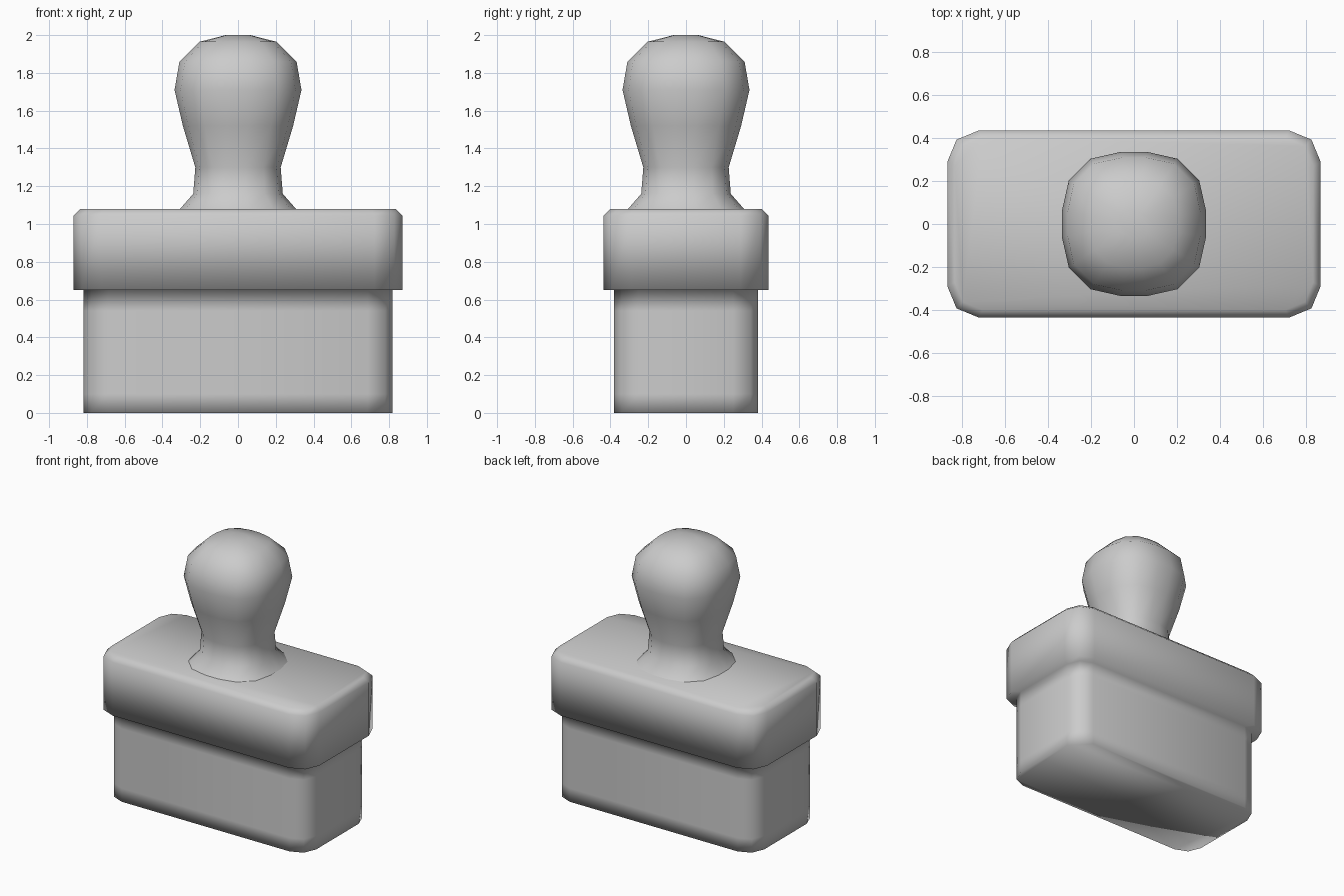
import bpy
import bmesh
from math import cos, sin, pi

if "Cube" in bpy.data.objects:
    bpy.data.objects.remove(bpy.data.objects["Cube"])


def loft(name, rings, cap_start, cap_end):
    """Skin a stack of equal-length closed rings and shade the result smooth."""
    bm = bmesh.new()
    loops = [[bm.verts.new(p) for p in ring] for ring in rings]
    n = len(loops[0])
    for a, b in zip(loops, loops[1:]):
        for i in range(n):
            j = (i + 1) % n
            bm.faces.new((a[i], a[j], b[j], b[i]))
    if cap_start:
        bm.faces.new(loops[0][::-1])
    if cap_end:
        bm.faces.new(loops[-1])
    bmesh.ops.recalc_face_normals(bm, faces=bm.faces)
    for f in bm.faces:
        f.smooth = True
    mesh = bpy.data.meshes.new(name)
    bm.to_mesh(mesh)
    bm.free()
    obj = bpy.data.objects.new(name, mesh)
    bpy.context.collection.objects.link(obj)
    return obj


def rounded_rect(hx, hy, z, r):
    """Rectangle with three-point rounded corners."""
    pts = []
    for k, (sx, sy) in enumerate(((1, 1), (-1, 1), (-1, -1), (1, -1))):
        for s in range(3):
            a = k * pi / 2 + s * pi / 4
            pts.append((sx * (hx - r) + r * cos(a), sy * (hy - r) + r * sin(a), z))
    return pts


def soft_circle(w, z):
    """Sixteen-sided, slightly squarish ring of half width w."""
    pts = []
    quarter = ((1, 0.18), (0.905, 0.6), (0.6, 0.905), (0.18, 1))
    for k in range(4):
        c, s = round(cos(k * pi / 2)), round(sin(k * pi / 2))
        pts += [(w * (x * c - y * s), w * (x * s + y * c), z) for x, y in quarter]
    return pts


# Body: narrow lower block, ledge, wider upper block with chamfered top
body_profile = [
    (0.817, 0.38, 0.0, 0.13),
    (0.817, 0.38, 0.10, 0.13),
    (0.817, 0.38, 0.54, 0.13),
    (0.817, 0.38, 0.65, 0.13),
    (0.87, 0.436, 0.65, 0.147),
    (0.87, 0.436, 1.045, 0.147),
    (0.835, 0.401, 1.08, 0.13),
]
loft("stamp_body", [rounded_rect(*p) for p in body_profile], True, True)

# Handle: flared foot, narrow neck and rounded knob
handle_profile = [
    (0.307, 1.08), (0.237, 1.16), (0.226, 1.30), (0.292, 1.52),
    (0.336, 1.71), (0.31, 1.86), (0.203, 1.965), (0.065, 2.0),
]
loft("handle", [soft_circle(w, z) for w, z in handle_profile], False, True)
